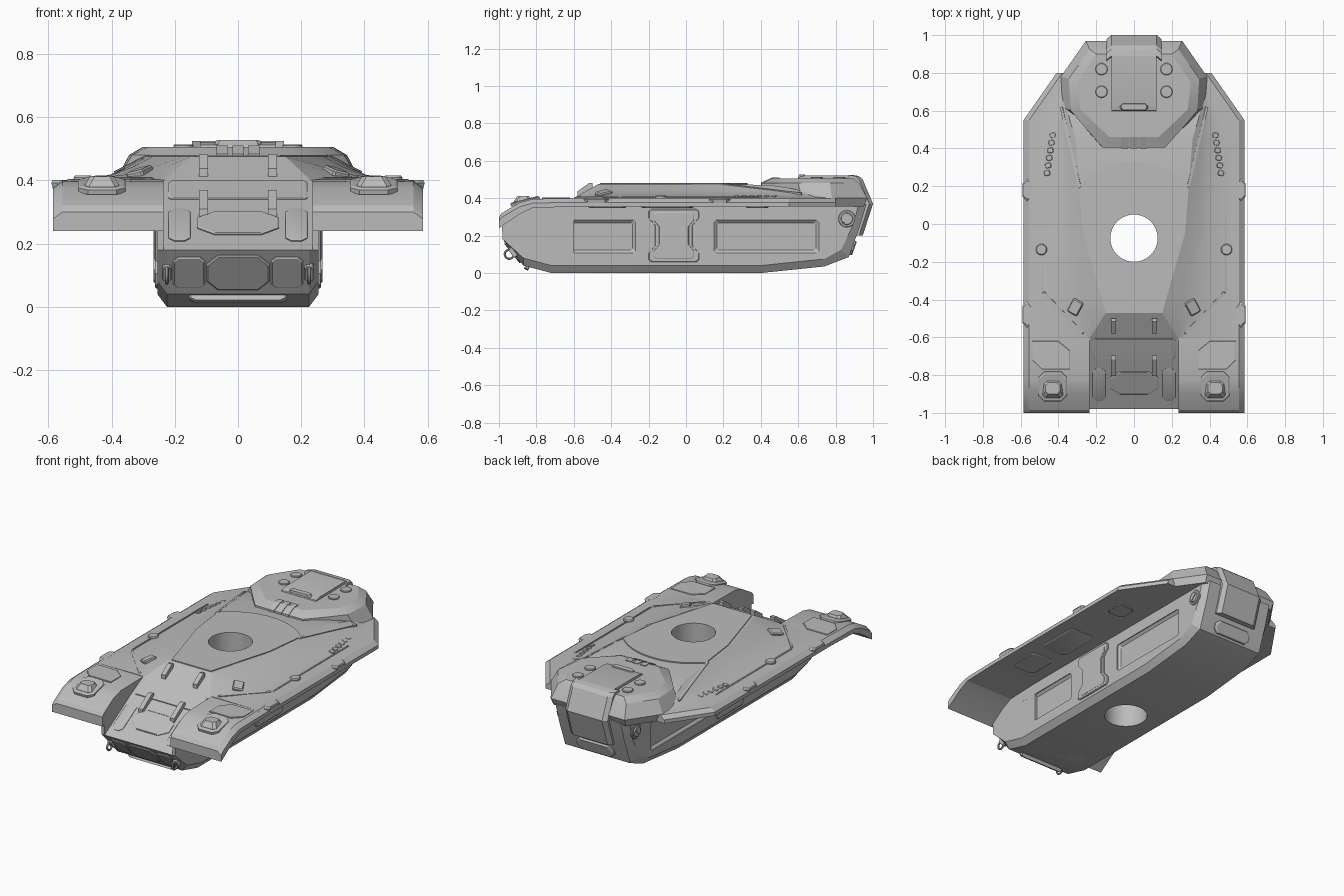
import bpy, bmesh
from math import sin, cos, pi, radians
from mathutils import Matrix, Vector

old = bpy.data.objects.get("Cube")
if old:
    bpy.data.objects.remove(old)

grey = bpy.data.materials.new("armour_grey")
grey.use_nodes = True
grey.diffuse_color = (0.5, 0.5, 0.5, 1)
grey.node_tree.nodes["Principled BSDF"].inputs["Base Color"].default_value = (0.5, 0.5, 0.5, 1)
parts = []


def loft(name, rings, pair=False):
    """Skin closed rings of points; pair adds a mirrored twin across x."""
    bm = bmesh.new()
    for s in ((1, -1) if pair else (1,)):
        loops = [[bm.verts.new((s * x, y, z)) for x, y, z in r] for r in rings]
        n = len(loops[0])
        for a, b in zip(loops, loops[1:]):
            for i in range(n):
                j = (i + 1) % n
                bm.faces.new((a[i], a[j], b[j], b[i]))
        bm.faces.new(loops[0][::-1])
        bm.faces.new(loops[-1])
    bmesh.ops.recalc_face_normals(bm, faces=bm.faces)
    me = bpy.data.meshes.new(name)
    bm.to_mesh(me)
    bm.free()
    ob = bpy.data.objects.new(name, me)
    bpy.context.collection.objects.link(ob)
    me.materials.append(grey)
    parts.append(ob)
    return ob


def prism(name, profile, x0, x1, pair=False):
    return loft(name, [[(x, y, z) for y, z in profile] for x in (x0, x1)], pair)


def panel(name, pts, loc, normal, right, height, shrink=0.9, pair=False):
    """Raised plate with chamfered sides, laid on a surface."""
    n, r = Vector(normal).normalized(), Vector(right).normalized()
    u = n.cross(r)
    base = Vector(loc)
    rings = [[tuple(base + r * x * k + u * y * k + n * d) for x, y in pts]
             for d, k in ((-0.01, 1), (height * 0.5, 1), (height, shrink))]
    return loft(name, rings, pair)


def sym4(q):
    return (q + [(-x, y) for x, y in q[::-1]] + [(-x, -y) for x, y in q]
            + [(x, -y) for x, y in q[::-1]])


def octagon(w, h, c):
    return sym4([(w, h - c), (w - c, h)])


def circle(r, n=24):
    return [(r * cos(2 * pi * i / n), r * sin(2 * pi * i / n)) for i in range(n)]


def cut(ob, cutter):
    mod = ob.modifiers.new("cut", 'BOOLEAN')
    mod.object, mod.operation, mod.solver = cutter, 'DIFFERENCE', 'EXACT'
    bpy.context.view_layer.update()
    me = bpy.data.meshes.new_from_object(ob.evaluated_get(bpy.context.evaluated_depsgraph_get()))
    ob.modifiers.clear()
    ob.data = me


def drop(ob):
    parts.remove(ob)
    bpy.data.objects.remove(ob)


X, Y, Z = (1, 0, 0), (0, 1, 0), (0, 0, 1)
GLACIS, NOSE = (0, -0.51, 0.86), (0, -0.79, -0.62)

# Lower hull with chamfered belly and rear corners
low = [(-.98, .18), (-.87, .04), (-.72, 0), (.4, 0), (.74, .035), (.87, .085),
       (.93, .25), (.965, .37), (-.6, .4), (-.72, .335)]
side = [(y - (.04 if y > .8 else 0), z + (.04 if z < .1 else 0)) for y, z in low]
hull = loft("lower_hull", [[(x, y, z) for y, z in prof] for x, prof in
                           ((-.255, side), (-.225, low), (.225, low), (.255, side))])

# Upper deck: y, plateau half width and height, slope foot, outer half width
stations = [(-.6, .23, .4, .26, .585), (-.47, .15, .475, .4, .585), (-.38, .175, .475, .48, .585),
            (-.05, .27, .475, .48, .585), (.2, .29, .475, .48, .585), (.45, .31, .47, .47, .585),
            (.55, .34, .455, .45, .585), (.64, .36, .435, .42, .522), (.8, .33, .4, .36, .41)]
rings = []
for y, p, zp, f, w in stations:
    half = [(p, zp)]
    for t in (.3, .6):
        half.append((p + (f - p) * t, .403 + (zp - .403) * (1 - t) ** 1.7))
    half += [(f, .403), (w - .03, .4), (w, .378), (w, .355)]
    rings.append([(x, y, z) for x, z in half] + [(-x, y, z) for x, z in half[::-1]])
deck = loft("upper_deck", rings)

# Raised turret plate with a curved rear edge
arc = [(.405 * cos(a), -.075 + .405 * sin(a)) for a in
       [radians(45 + 90 * i / 20) for i in range(21)]]
outline = [(.135, -.46), (.255, -.05)] + arc + [(-.255, -.05), (-.135, -.46)]
turret_plate = loft("turret_plate", [[(x, y, z) for x, y in outline] for z in (.46, .48)])

# Turret ring opening and recessed side bays
bore = loft("ring_cutter", [[(x, y - .075, z) for x, y in circle(.125, 64)] for z in (-.2, .8)])
for ob in (hull, deck, turret_plate):
    cut(ob, bore)
drop(bore)
for y in (-.55, .43):
    bay = loft("bay_cutter", [[(x, y + a, .195 + b) for a, b in octagon(.28 - e, .088 - e, .01)]
                              for x, e in ((.3, 0), (.25, 0), (.237, .015))], True)
    cut(hull, bay)
    drop(bay)

# Front fenders, curling down at the nose
rings = []
for y, top, bot in ((-1, .3, .24), (-.985, .32, .25), (-.89, .376, .315), (-.82, .396, .348), (-.59, .4, .355)):
    rings.append([(x, y, z) for x, z in ((.235, top), (.555, top), (.585, top - .022), (.585, bot), (.235, bot))])
loft("front_fenders", rings, True)
prism("nose_cheeks", [(-.98, .18), (-.985, .26), (-.89, .36), (-.6, .38), (-.6, .1), (-.87, .08)], .235, .2549, True)

# Engine block on the rear deck
def block_ring(half, z):
    return [(x, y, z) for x, y in half] + [(-x, y, z) for x, y in half[::-1]]

loft("engine_block", [
    block_ring([(.25, .95), (.37, .78), (.37, .62), (.27, .52), (.17, .4)], .355),
    block_ring([(.255, .97), (.387, .78), (.385, .62), (.26, .52), (.17, .4)], .4),
    block_ring([(.235, .925), (.345, .77), (.335, .6), (.25, .5), (.165, .405)], .48),
    block_ring([(.2, .9), (.3, .75), (.285, .61), (.215, .54), (.13, .46)], .506)])
for s in (-1, 1):
    for y in (.7, .82):
        panel("engine_cap", circle(.032), (s * .172, y, .506), Z, X, .008)
prism("engine_hatch", [(.59, .49), (.6, .512), (.63, .52), (.9, .522), (.9, .45)], -.12, .12)
panel("hatch_handle", octagon(.075, .018, .012), (0, .62, .505), Z, X, .022)
loft("rear_housing", [[(x, y - e, z) for y, z in ((.89, .524), (.925, .518), (.945, .5), (1, .37), (.945, .2), (.89, .2), (.86, .45))]
                      for x, e in ((-.145, .02), (-.12, 0), (.12, 0), (.145, .02))])
for x in (-.05, 0, .05):
    prism("grille_bar", [(.4, .47), (.4, .483), (.46, .51), (.5, .51), (.5, .47)], x - .018, x + .018)
panel("rear_lower_plate", octagon(.13, .04, .025), (0, .889, .135), (0, .94, -.34), X, .012)
panel("rear_corner_ports", circle(.046), (.255, .86, .29), X, Y, .006, .92, True)
panel("rear_corner_port_caps", circle(.033), (.258, .86, .29), X, Y, .01, .9, True)
panel("rear_corner_port_slots", octagon(.03, .006, .003), (.264, .86, .29), X, (0, 1, 1), .008, .9, True)

# Glacis: seams, centre panel and hinges
panel("glacis_panel", sym4([(.13, .03), (.11, .045), (.075, .07)]), (0, -.84, .264), GLACIS, X, .006, .95)
panel("glacis_upper_plate", octagon(.22, .06, .01), (0, -.66, .367), (0, -.48, .88), X, .006, .97)
panel("glacis_side_plates", octagon(.035, .1, .02), (.185, -.85, .258), GLACIS, X, .005, .9, True)
for y, z, d in ((-.75, .317, .055), (-.54, .436, .04)):
    prism("glacis_hinges", [(y - d, z - d * .6), (y - d, z - d * .6 + .025), (y + d * .6, z + d * .4 + .03),
                            (y + d, z + d * .6 + .02), (y + d, z + d * .6 - .01)], .095, .123, True)

# Lower nose plates, step and tow rings
panel("nose_plate", octagon(.1, .068, .035), (0, -.925, .11), NOSE, X, .008, .95)
panel("nose_side_plates", octagon(.05, .062, .015), (.155, -.925, .11), NOSE, X, .006, .93, True)
panel("nose_step", octagon(.155, .012, .006), (0, -.85, .03), (0, -.45, -.9), X, .014)
for s in (-1, 1):
    bpy.ops.mesh.primitive_torus_add(major_radius=.024, minor_radius=.006, major_segments=20,
                                     minor_segments=8, location=(s * .225, -.945, .1),
                                     rotation=(0, pi / 2, 0))
    ring = bpy.context.object
    ring.name = "tow_ring"
    ring.data.materials.append(grey)
    parts.append(ring)
    panel("tow_bracket", octagon(.014, .03, .005), (s * .225, -.925, .11), NOSE, X, .012)

# Hull side centre plates
brace = sym4([(.1, .055), (.135, .095), (.135, .13), (.12, .142)])
panel("side_braces", brace, (.255, -.065, .2), X, Y, .008, .97, True)
panel("side_brace_inners", [(x * .8, y * .88) for x, y in brace], (.261, -.065, .2), X, Y, .006, .96, True)

# Fender fittings
panel("headlamp_bases", octagon(.075, .08, .03), (.43, -.86, .384), (0, -.25, 1), X, .01, .9, True)
loft("headlamps", [[(.43 + x, y - .87, z) for x, y in octagon(w, h, .015)]
                   for z, w, h in ((.36, .056, .055), (.385, .054, .05), (.413, .038, .03))], True)
panel("deck_knobs", circle(.03), (.49, -.135, .403), Z, X, .012, .85, True)
for y, h in ((.18, .06), (-.48, .07)):
    panel("edge_blocks", octagon(.028, h, .022), (.56, y, .383), (.25, 0, 1), X, .018, .8, True)
panel("slope_hatches", octagon(.03, .04, .006), (.31, -.44, .425), (.25, -.12, 1), (.85, .5, -.2), .012, .85, True)
for i in range(6):
    t = i / 5
    panel("vent_slats", octagon(.016, .014, .006), (.46 - .03 * t, .27 + .2 * t, .407), (.2, 0, 1), (1, -.2, -.2), .006, .85, True)
panel("fender_plates", [(-.1, -.08), (.05, -.08), (.1, -.03), (.1, .07), (-.04, .07), (-.1, .02)],
      (.44, -.69, .4), Z, X, .004, .97, True)


def strip(name, a, b, width):
    """Thin seam strip joining two points on the deck."""
    a, b = Vector(a), Vector(b)
    r = b - a
    n = Vector((.25, 0, 1))
    n = n - n.project(r)
    panel(name, octagon(r.length / 2, width, width * .4), (a + b) / 2, n, r, .006, .98, True)


strip("rear_seams", (.385, .62, .424), (.285, .19, .475), .007)
strip("outer_seams", (.48, -.36, .403), (.27, -.58, .403), .007)
strip("edge_seams", (.485, -.35, .402), (.485, .4, .402), .004)

# Underside plates
for y, w, h in ((-.1, .09, .14), (.38, .06, .06), (-.42, .08, .1)):
    panel("fender_under_plates", octagon(w, h, .02), (.42, y, .355), (0, 0, -1), X, .007, .94, True)
panel("belly_front_plate", octagon(.16, .05, .015), (0, -.64, 0), (0, 0, -1), X, .0, .94)
panel("belly_plates", octagon(.065, .07, .015), (.11, -.47, .001), (0, 0, -1), X, .0009, .9, True)

# Soften shallow edges, keep the rest crisp
bpy.ops.object.select_all(action='DESELECT')
for ob in parts:
    ob.select_set(True)
bpy.context.view_layer.objects.active = hull
bpy.ops.object.shade_smooth_by_angle(angle=radians(22))
